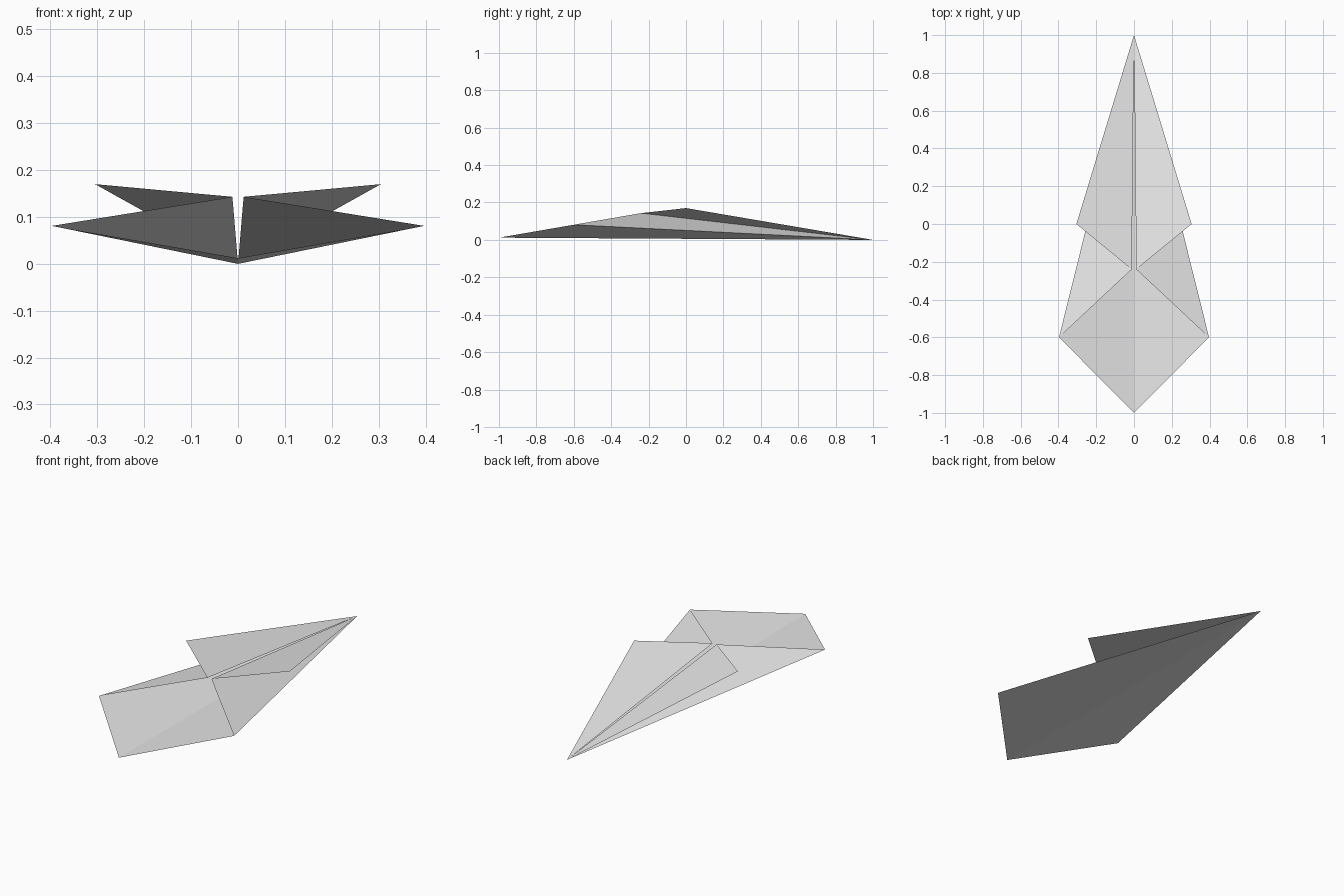
import bpy
import bmesh

cube = bpy.data.objects.get("Cube")
if cube:
    bpy.data.objects.remove(cube, do_unlink=True)

# Plain paper colour
paper = bpy.data.materials.new("light_grey_paper")
paper.use_nodes = True
colour = (0.8, 0.8, 0.8, 1)
paper.diffuse_color = colour
paper.node_tree.nodes["Principled BSDF"].inputs["Base Color"].default_value = colour

# Corners of the folded sheet on the +x half
nose = (0, 1, 0)
tail = (0, -1, 0.012)
wing_corner = (0.397, -0.6, 0.081)
inner_fold = (0.012, -0.24, 0.143)
upper_tip = (0.305, 0, 0.17)


def panel(name, corners):
    """One flat triangular panel of paper, mirrored across the centre."""
    bm = bmesh.new()
    bm.faces.new([bm.verts.new(c) for c in corners])
    mesh = bpy.data.meshes.new(name)
    bm.to_mesh(mesh)
    bm.free()
    mesh.materials.append(paper)
    obj = bpy.data.objects.new(name, mesh)
    bpy.context.collection.objects.link(obj)
    mirror = obj.modifiers.new("mirror", 'MIRROR')
    mirror.use_axis[0] = True
    mirror.merge_threshold = 0.0005
    return obj


# Bottom sheet, the flap folded in over it, and the raised wing folded out
panel("bottom_sheet", (nose, wing_corner, tail))
panel("folded_flap", (nose, inner_fold, wing_corner))
panel("upper_wing", (nose, inner_fold, upper_tip))
